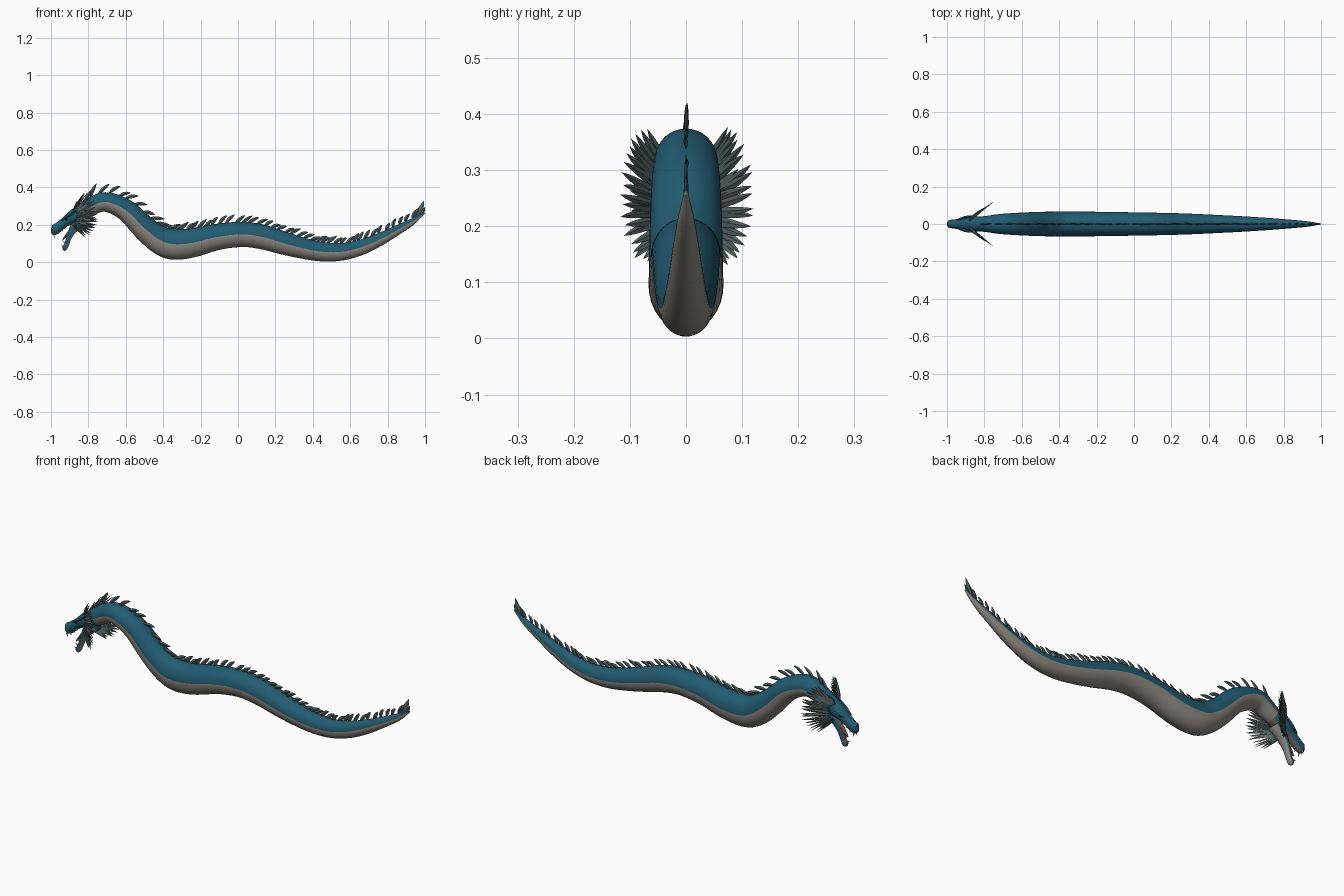
import bpy, math, random
from mathutils import Vector

if "Cube" in bpy.data.objects:
    bpy.data.objects.remove(bpy.data.objects["Cube"])

random.seed(4)

def material(name, rgb):
    m = bpy.data.materials.new(name)
    m.diffuse_color = (*rgb, 1)
    m.use_nodes = True
    m.node_tree.nodes["Principled BSDF"].inputs["Base Color"].default_value = m.diffuse_color
    return m

BLUE = material("deep blue skin", (0.016, 0.105, 0.165))
PALE = material("pale belly", (0.27, 0.25, 0.22))
FEATHER = material("grey green feather", (0.085, 0.125, 0.12))
MOUTH = material("mouth grey brown", (0.16, 0.12, 0.105))
TOOTH = material("ivory tooth", (0.5, 0.47, 0.4))
EYE = material("dark eye", (0.02, 0.015, 0.01))

def make(name, verts, faces, mats, index, smooth=True):
    me = bpy.data.meshes.new(name)
    me.from_pydata(verts, [], faces)
    for m in mats:
        me.materials.append(m)
    for p, i in zip(me.polygons, index):
        p.material_index = i
        p.use_smooth = smooth
    me.update()
    ob = bpy.data.objects.new(name, me)
    bpy.context.collection.objects.link(ob)
    return ob

def spline(pts, steps):
    """Catmull-Rom through tuples of (x, z, half height, half width)."""
    out, n = [], len(pts)
    for i in range(n - 1):
        p = [Vector(pts[min(max(i + k, 0), n - 1)]) for k in (-1, 0, 1, 2)]
        for s in range(steps):
            t = s / steps
            out.append(0.5 * (2 * p[1] + (p[2] - p[0]) * t
                              + (2 * p[0] - 5 * p[1] + 4 * p[2] - p[3]) * t * t
                              + (3 * p[1] - p[0] - 3 * p[2] + p[3]) * t ** 3))
    out.append(Vector(pts[-1]))
    return out

def frame(path, i):
    d = path[min(i + 1, len(path) - 1)] - path[max(i - 1, 0)]
    t = Vector((d[0], 0, d[1])).normalized()
    return t, Vector((-t.z, 0, t.x))

def sweep(name, pts, rule, mats, steps=8, sides=32):
    """Oval tube along a path in the xz plane; rule(sin of angle) gives the colour."""
    path = spline(pts, steps)
    verts, faces, index = [], [], []
    for i, q in enumerate(path):
        _, up = frame(path, i)
        for k in range(sides):
            a = 2 * math.pi * k / sides
            v = Vector((q[0], 0, q[1])) + up * q[2] * math.sin(a)
            v.y += q[3] * math.cos(a)
            verts.append(v)
    for i in range(len(path) - 1):
        for k in range(sides):
            a, b = i * sides + k, i * sides + (k + 1) % sides
            faces.append((a, b, b + sides, a + sides))
            index.append(rule(math.sin(2 * math.pi * (k + 0.5) / sides)))
    last = (len(path) - 1) * sides
    faces += [tuple(reversed(range(sides))), tuple(range(last, last + sides))]
    index += [0, 0]
    make(name, verts, faces, mats, index)
    return path

class Feathers:
    """Collects leaf-shaped blades into one mesh."""
    profile = [(0, .35), (.2, .8), (.45, 1), (.7, .8), (.88, .42)]

    def __init__(self):
        self.v, self.f, self.i = [], [], []

    def add(self, root, tip, side, width, thick, bend=0.0, colour=0):
        d = tip - root
        side = (side - d * side.dot(d) / d.length_squared).normalized()
        flat = d.cross(side).normalized()
        base, n = len(self.v), len(self.profile)
        for t, w in self.profile:
            c = root + d * t + side * bend * math.sin(math.pi * t)
            self.v += [c + side * width * w, c + flat * thick * w,
                       c - side * width * w, c - flat * thick * w]
        self.v.append(tip)
        for r in range(n):
            for k in range(4):
                a, b = base + 4 * r + k, base + 4 * r + (k + 1) % 4
                self.f.append((a, b, b + 4, a + 4) if r < n - 1 else (a, b, base + 4 * n))
                self.i.append(1 if r < colour else 0)

    def build(self, name):
        make(name, self.v, self.f, [FEATHER, BLUE], self.i, False)

# Body: wavy tapering tube, pale below the middle
body = [(-.88, .235, .034, .034), (-.80, .288, .046, .042), (-.71, .322, .052, .054),
        (-.60, .278, .058, .061), (-.50, .182, .066, .065), (-.42, .120, .075, .066),
        (-.35, .097, .083, .067), (-.25, .102, .078, .066), (-.11, .135, .070, .064),
        (.02, .148, .067, .062), (.13, .135, .066, .060), (.25, .100, .061, .057),
        (.35, .074, .056, .053), (.45, .056, .052, .048), (.55, .055, .047, .043),
        (.65, .077, .042, .037), (.75, .118, .035, .030), (.85, .170, .026, .022),
        (.93, .215, .018, .014), (.998, .262, .003, .003)]
path = sweep("body", body, lambda s: 1 if s < -.06 else 0, [BLUE, PALE])

# Head: upper skull and snout, open lower jaw
sweep("upper_head", [(-1.0, .168, .012, .010), (-.988, .170, .027, .020), (-.965, .183, .027, .024),
                     (-.925, .214, .026, .030), (-.88, .243, .037, .039), (-.82, .275, .044, .040)],
      lambda s: 1 if s < -.75 else 0, [BLUE, MOUTH])
sweep("lower_jaw", [(-.936, .066, .006, .006), (-.928, .074, .014, .016), (-.915, .098, .013, .017),
                    (-.90, .140, .015, .021), (-.875, .185, .024, .028), (-.83, .235, .036, .034)],
      lambda s: 1 if s < -.35 else (2 if s > .7 else 0), [BLUE, PALE, MOUTH])

# Tongue inside the open mouth
sweep("tongue", [(-.94, .115, .002, .004), (-.925, .135, .005, .010), (-.895, .175, .007, .012),
                 (-.86, .21, .008, .012)], lambda s: 0, [MOUTH], 4, 12)

def cone(name, root, tip, r, mat):
    d = tip - root
    bpy.ops.mesh.primitive_cone_add(vertices=8, radius1=r, radius2=0, depth=d.length,
                                    location=(root + tip) / 2,
                                    rotation=d.to_track_quat('Z', 'Y').to_euler())
    ob = bpy.context.object
    ob.name = name
    ob.data.materials.append(mat)

# Teeth, eyes and brow ridges on both sides
brows = Feathers()
for s in (-1, 1):
    for x, z, l in ((-.985, .150, .024), (-.965, .164, .018), (-.945, .178, .014)):
        cone("upper_tooth", Vector((x, s * .014, z)), Vector((x + .006, s * .013, z - l)), .004, TOOTH)
    for x, z in ((-.932, .084), (-.922, .105), (-.913, .128)):
        cone("lower_tooth", Vector((x, s * .011, z)), Vector((x - .018, s * .011, z + .006)), .0035, TOOTH)
    bpy.ops.mesh.primitive_uv_sphere_add(segments=12, ring_count=8, radius=.007,
                                         location=(-.918, s * .029, .228))
    bpy.context.object.name = "eye"
    bpy.context.object.data.materials.append(EYE)
    brows.add(Vector((-.945, s * .022, .222)), Vector((-.86, s * .046, .278)),
              Vector((0, 1, 0)), .009, .008, 0, 5)
brows.build("brow_ridges")

# Mane: three fans of swept-back feathers on each side of the head
mane = Feathers()
for s in (-1, 1):
    for scale, count in ((1.0, 19), (.82, 16), (.62, 12)):
        for k in range(count):
            a = math.radians(-82 + 164 * (k + random.uniform(-.2, .2)) / (count - 1))
            c, n = math.cos(a), math.sin(a)
            j = random.uniform(.92, 1.0) * scale
            y = (.068 + .054 * c) * j
            tip = Vector((-.75 - (.12 - y) * 1.4, s * y, .255 + .128 * n * j))
            root = Vector((-.885 + .02 * c, s * (.018 + .016 * c), .235 + .04 * n))
            mane.add(root, tip, Vector((0, -s * n, c)), .0085, .0035,
                     random.uniform(-.004, .004), 1)
mane.build("mane_feathers")

# Dorsal crest: backward-leaning blades along the spine
crest = Feathers()
count = 50
for k in range(count):
    x = -.80 + 1.74 * k / (count - 1)
    i = min(range(len(path)), key=lambda m: abs(path[m][0] - x))
    t, up = frame(path, i)
    q = path[i]
    root = Vector((q[0], 0, q[1])) + up * q[2] * .93
    f = k / (count - 1)
    length = (.075 - .022 * f) * random.uniform(.85, 1.1)
    lean = math.radians(random.uniform(26, 42))
    d = t * math.cos(lean) + up * math.sin(lean)
    tip = root + d * length
    tip.y = random.uniform(-.004, .004)
    crest.add(root, tip, up, .010, .004, random.uniform(0, .005))
crest.build("dorsal_crest")

# Tail fan: long blades at the tip
tail = Feathers()
for rx, rz, tx, tz, w in ((.945, .225, .995, .330, .014), (.93, .22, .968, .295, .011),
                          (.965, .238, 1.0, .295, .010)):
    tail.add(Vector((rx, 0, rz)), Vector((tx, 0, tz)), Vector((1, 0, 0)), w, .004, .003)
tail.build("tail_fan")
